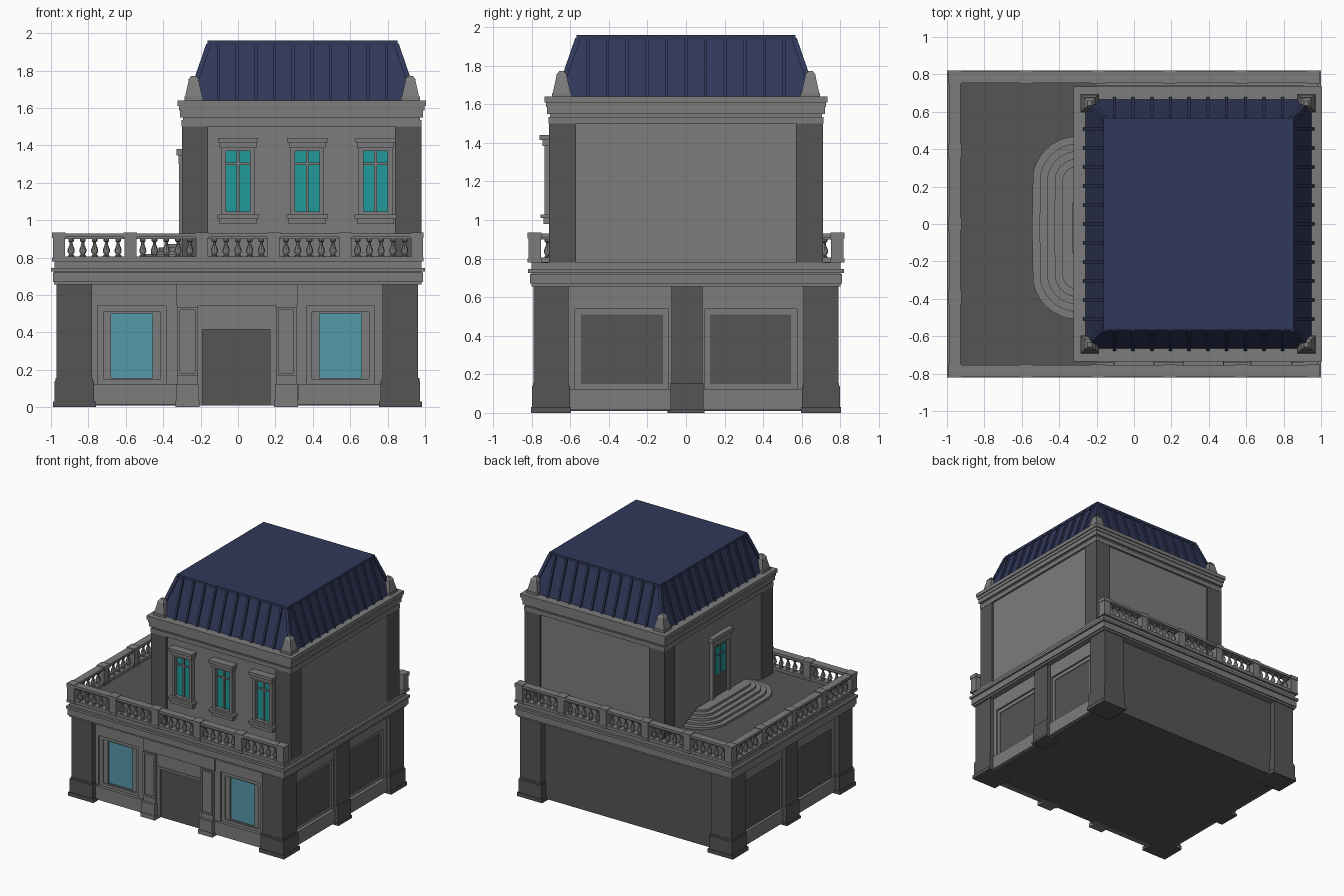
import bpy, bmesh, math
from mathutils import Matrix

if "Cube" in bpy.data.objects:
    bpy.data.objects.remove(bpy.data.objects["Cube"])


def material(name, rgb):
    m = bpy.data.materials.new(name)
    m.use_nodes = True
    m.diffuse_color = (*rgb, 1)
    bsdf = next(n for n in m.node_tree.nodes if n.type == 'BSDF_PRINCIPLED')
    bsdf.inputs["Base Color"].default_value = (*rgb, 1)
    return m


STONE = material("light stone", (0.2, 0.2, 0.2))
DARK = material("dark stone", (0.09, 0.09, 0.09))
NAVY = material("navy roof", (0.03, 0.04, 0.1))
SHOP = material("pale blue glass", (0.09, 0.32, 0.4))
TEAL = material("teal glass", (0.015, 0.32, 0.32))

# Turns that carry a part modelled on the front to another side
FRONT = Matrix.Identity(4)
RIGHT = Matrix.Rotation(math.pi / 2, 4, 'Z')
LEFT = Matrix.Rotation(-math.pi / 2, 4, 'Z')
BACK = Matrix.Rotation(math.pi, 4, 'Z')


def finish(name, bm, mat, smooth=False):
    bmesh.ops.recalc_face_normals(bm, faces=bm.faces)
    mesh = bpy.data.meshes.new(name)
    bm.to_mesh(mesh)
    bm.free()
    mesh.materials.append(mat)
    ob = bpy.data.objects.new(name, mesh)
    bpy.context.collection.objects.link(ob)
    if smooth:
        bpy.ops.object.select_all(action='DESELECT')
        ob.select_set(True)
        bpy.context.view_layer.objects.active = ob
        bpy.ops.object.shade_smooth_by_angle(angle=math.radians(40))
    return ob


def add_taper(bm, low, z0, high, z1, turn=FRONT):
    """Solid between two rectangles (x0, x1, y0, y1)."""
    rings = []
    for (a, b, c, d), z in ((low, z0), (high, z1)):
        rings.append([bm.verts.new(turn @ Matrix.Translation((x, y, z)).translation)
                      for x, y in ((a, c), (b, c), (b, d), (a, d))])
    bm.faces.new(rings[0])
    bm.faces.new(rings[1])
    for i in range(4):
        j = (i + 1) % 4
        bm.faces.new((rings[0][i], rings[0][j], rings[1][j], rings[1][i]))


def add_box(bm, x0, x1, y0, y1, z0, z1, turn=FRONT):
    add_taper(bm, (x0, x1, y0, y1), z0, (x0, x1, y0, y1), z1, turn)


def boxes(name, mat, specs, turn=FRONT):
    bm = bmesh.new()
    for s in specs:
        add_box(bm, *s, turn)
    return finish(name, bm, mat)


def ring(x0, x1, z0, z1, w, y0, y1):
    """Four bars around an opening."""
    return [(x0, x0 + w, y0, y1, z0, z1), (x1 - w, x1, y0, y1, z0, z1),
            (x0 + w, x1 - w, y0, y1, z0, z0 + w), (x0 + w, x1 - w, y0, y1, z1 - w, z1)]


# Ground floor core and terrace deck
boxes("ground_core", DARK, [(-.92, .91, -.71, .74, .01, .7)])
boxes("terrace_floor", DARK, [(-.95, -.2, -.77, .77, .7, .782)])

# Ground floor pillars with plinths and caps
for x in (-.875, .868):
    for y in (-.7, .7):
        boxes("corner_pillar", DARK, [
            (x - .095, x + .095, y - .09, y + .09, .14, .66),
            (x - .105, x + .105, y - .098, y + .098, .03, .14),
            (x - .1, x + .1, y - .094, y + .094, .14, .155),
            (x - .115, x + .115, y - .104, y + .104, 0, .03)])
for s, turn in ((.96, RIGHT), (.965, LEFT)):
    boxes("side_pillar", DARK, [
        (-.075, .085, -s, -.85, .1, .66), (-.08, .09, -s - .01, -.85, .02, .155),
        (-.085, .095, -s - .018, -.85, 0, .02)], turn)


# Shop windows: plinth, nested frames, lintel and pane
def shop_window(x0, x1, g0, g1, wall, turn=FRONT):
    y, back = -wall, -wall + .09
    boxes("shop_frame", STONE, [
        (x0, g0 - .07, y, back, .11, .54), (g1 + .07, x1, y, back, .11, .54),
        (x0, x1, y, back, .54, .66), (x0, x1, y - .012, back, .015, .125),
        *ring(g0 - .075, g1 + .075, .115, .545, .035, y + .014, back),
        *ring(g0 - .042, g1 + .042, .112, .545, .043, y + .025, back)], turn)
    boxes("shop_glass", SHOP, [(g0 - .01, g1 + .01, y + .035, y + .044, .14, .515)], turn)


shop_window(-.79, -.33, -.68, -.455, .75)
shop_window(.32, .78, .435, .66, .75)
for turn in (RIGHT, LEFT):
    shop_window(-.61, -.07, -.505, -.16, .93, turn)
    shop_window(.085, .61, .165, .505, .93, turn)

# Entrance with pilasters
boxes("entrance_surround", STONE, [
    (-.335, -.19, -.75, -.68, .01, .66), (.17, .325, -.75, -.68, .01, .66),
    (-.19, .17, -.75, -.68, .42, .66), (-.33, .32, -.765, -.7, .54, .66),
    (-.21, .19, -.758, -.7, .415, .435)])
boxes("entrance_door", DARK, [(-.19, .17, -.735, -.7, .01, .42)])
for x in (-.27, .257):
    boxes("entrance_pilaster", STONE, [
        (x - .055, x + .055, -.77, -.7, .1, .54), (x - .06, x + .06, -.79, -.7, .035, .125),
        (x - .065, x + .065, -.795, -.7, 0, .035),
        *ring(x - .055, x + .055, .17, .535, .014, -.78, -.7)])

# Stepped cornice above the ground floor
boxes("lower_cornice", STONE, [
    (-.985, .98, -.8, -.7, .655, .725), (-.985, .98, .7, .8, .655, .725),
    (-.985, -.85, -.7, .7, .655, .725), (.85, .98, -.7, .7, .655, .725),
    *[b for z0, z1, o in ((.67, .72, .01), (.725, .745, .02), (.74, .78, .0)) for b in (
        (-.98 - o, .98 + o, -.8 - o, -.74, z0, z1), (-.98 - o, .98 + o, .74, .8 + o, z0, z1),
        (-.98 - o, -.92, -.74, .74, z0, z1), (.9, .98 + o, -.74, .74, z0, z1))]])

# Balustrade posts and rails on three sides
xs = [-.958 + .383 * i for i in range(6)]
ys = [-.785 + .3925 * i for i in range(5)]
posts = [(x, y) for x in xs for y in (-.785, .785)] + [(xs[0], y) for y in ys[1:-1]]
boxes("balustrade_posts", STONE, [b for x, y in posts for b in (
    (x - .032, x + .032, y - .032, y + .032, .78, .92),
    (x - .036, x + .036, y - .036, y + .036, .905, .935),
    (x - .036, x + .036, y - .036, y + .036, .78, .8))])
rails = []
for w, z0, z1 in ((.03, .78, .805), (.022, .9, .912), (.031, .91, .93)):
    rails += [(-.955, .955, y - w, y + w, z0, z1) for y in (-.785, .785)]
    rails.append((-.958 - w, -.958 + w, -.76, .76, z0, z1))
boxes("balustrade_rails", STONE, rails)

# Turned balusters
profile = [(.017, .803), (.017, .811), (.01, .815), (.019, .831), (.018, .845),
           (.009, .868), (.008, .882), (.015, .888), (.015, .902)]
bm = bmesh.new()


def add_baluster(cx, cy, sides=8):
    loops = [[bm.verts.new((cx + r * math.cos(a), cy + r * math.sin(a), z))
              for a in (2 * math.pi * k / sides for k in range(sides))] for r, z in profile]
    for low, high in zip(loops, loops[1:]):
        for k in range(sides):
            n = (k + 1) % sides
            bm.faces.new((low[k], low[n], high[n], high[k]))


for t in range(1, 6):
    f = .09 + .82 * (t - .5) / 5
    for a, b in zip(xs, xs[1:]):
        for y in (-.785, .785):
            add_baluster(a + f * (b - a), y)
    for a, b in zip(ys, ys[1:]):
        add_baluster(xs[0], a + f * (b - a))
finish("balusters", bm, STONE, smooth=True)

# Upper floor walls and corner pillars
boxes("upper_walls", STONE, [(-.285, .965, -.695, .695, .76, 1.6)])
for x in (-.23, .91):
    for y in (-.64, .64):
        boxes("upper_pillar", DARK, [
            (x - .07, x + .07, y - .07, y + .07, .78, 1.505)])

# Upper cornice in stepped courses
boxes("upper_cornice", STONE, [
    (-.302 - o, .982 + o, -.712 - o, .712 + o, z0, z1)
    for z0, z1, o in ((1.5, 1.535, 0), (1.535, 1.55, -.008), (1.55, 1.585, .008),
                      (1.585, 1.61, .014), (1.61, 1.64, .022))])

# Upper windows
for x in (0, .37, .735):
    boxes("window_frame", STONE, [
        *ring(x - .09, x + .09, 1.02, 1.395, .025, -.735, -.68),
        (x - .098, x + .098, -.745, -.68, 1.385, 1.415),
        (x - .108, x + .108, -.76, -.68, 1.415, 1.44),
        (x - .112, x + .112, -.755, -.68, 1.01, 1.03),
        (x - .1, x + .1, -.74, -.68, .98, 1.01)])
    boxes("window_bars", STONE, [
        (x - .007, x + .007, -.715, -.69, 1.04, 1.375),
        (x - .065, x + .065, -.713, -.69, 1.295, 1.307)])
    boxes("window_glass", TEAL, [(x - .067, x + .067, -.704, -.695, 1.04, 1.375)])

# Terrace door on the left-hand wall
boxes("terrace_door_frame", STONE, [
    (-.1, -.07, -.315, -.28, .86, 1.34), (.11, .14, -.315, -.28, .86, 1.34),
    (-.1, .14, -.318, -.28, 1.3, 1.35), (-.115, .155, -.328, -.28, 1.345, 1.38)], LEFT)
boxes("terrace_door", DARK, [(-.07, .11, -.296, -.28, .86, 1.3)], LEFT)
boxes("terrace_door_glass", TEAL, [
    (a, b, -.3, -.294, z0, z1) for a, b in ((-.045, .012), (.028, .085))
    for z0, z1 in ((1.05, 1.2), (1.215, 1.275))], LEFT)

# Rounded terrace steps
bm = bmesh.new()
for i in range(5):
    r = .245 - .04 * i
    outline = []
    for k in range(17):
        a = math.pi / 2 + math.pi * k / 16
        cy = -.02 + (.245 if k < 8 else -.245 if k > 8 else 0)
        outline.append((-.3 + r * math.cos(a), cy + r * math.sin(a)))
    low, high = ([bm.verts.new((x, y, z)) for x, y in outline] for z in (.775, .8 + .018 * i))
    bm.faces.new(low)
    bm.faces.new(high)
    for k in range(17):
        n = (k + 1) % 17
        bm.faces.new((low[k], low[n], high[n], high[k]))
finish("terrace_steps", bm, STONE)

# Mansard roof with flat cap
CX, W0, W1, D0, D1 = .345, .605, .5, .665, .56
bm = bmesh.new()
add_taper(bm, (CX - W0, CX + W0, -D0, D0), 1.64, (CX - W1, CX + W1, -D1, D1), 1.94)
add_box(bm, CX - W1 - .008, CX + W1 + .008, -D1 - .008, D1 + .008, 1.935, 1.96)
finish("mansard_roof", bm, NAVY)

# Standing seams and hip caps
bm = bmesh.new()
shift = Matrix.Translation((CX, 0, 0))
for turn, n, half, d0, d1 in ((FRONT, 10, W1, D0, D1), (BACK, 10, W1, D0, D1),
                              (LEFT, 11, D1, W0, W1), (RIGHT, 11, D1, W0, W1)):
    for i in range(n):
        u = -half + 2 * half * (i + .5) / n
        add_taper(bm, (u - .008, u + .008, -d0 - .014, -d0 + .02), 1.64,
                  (u - .008, u + .008, -d1 - .014, -d1 + .02), 1.945, shift @ turn)
for sx in (-1, 1):
    for sy in (-1, 1):
        add_taper(bm, *[v for w, d, z in ((W0, D0, 1.64), (W1, D1, 1.945)) for v in (
            (CX + sx * w - .014, CX + sx * w + .014, sy * d - .014, sy * d + .014), z)])
finish("roof_seams", bm, NAVY)

# Corner pinnacles
bm = bmesh.new()
for x in (-.237, .922):
    for y in (-.645, .645):
        for r0, z0, r1, z1 in ((.05, 1.635, .05, 1.66), (.046, 1.66, .026, 1.75),
                               (.03, 1.75, .012, 1.772)):
            add_taper(bm, (x - r0, x + r0, y - r0, y + r0), z0,
                      (x - r1, x + r1, y - r1, y + r1), z1)
finish("corner_pinnacles", bm, STONE)
